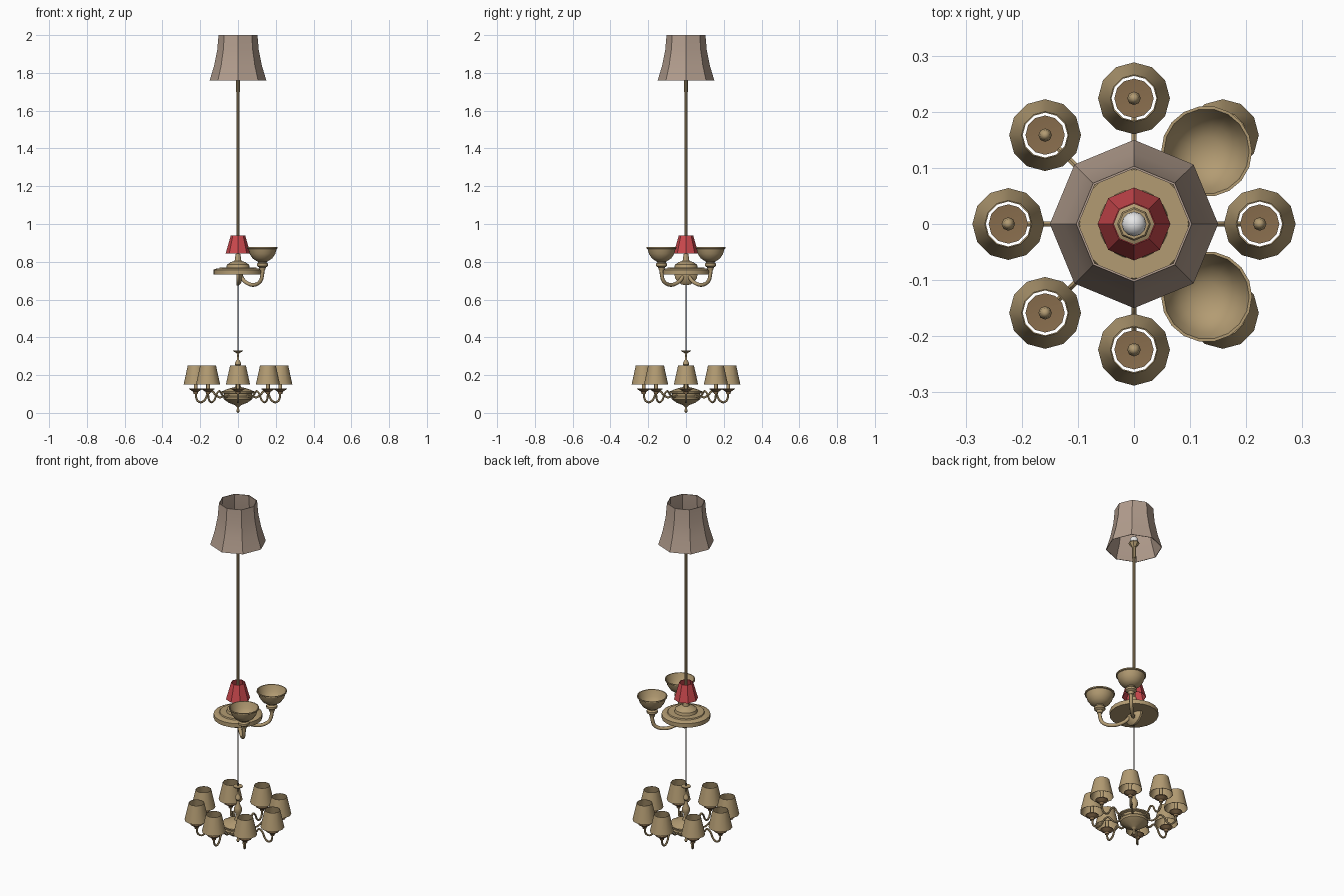
import bpy, bmesh, math
from mathutils import Vector


def material(name, rgb):
    m = bpy.data.materials.new(name)
    m.diffuse_color = (*rgb, 1)
    return m


TAN = material("warm tan", (0.45, 0.33, 0.17))
BROWN = material("brown", (0.25, 0.155, 0.075))
BEIGE = material("dusty beige", (0.45, 0.34, 0.27))
RED = material("soft red", (0.60, 0.065, 0.075))
WHITE = material("white", (0.8, 0.8, 0.8))
DARK = material("dark metal", (0.07, 0.055, 0.045))


def finish(name, bm, mat, angle=35):
    me = bpy.data.meshes.new(name)
    bmesh.ops.remove_doubles(bm, verts=bm.verts, dist=1e-5)
    bmesh.ops.recalc_face_normals(bm, faces=bm.faces)
    bm.to_mesh(me)
    bm.free()
    me.materials.append(mat)
    for p in me.polygons:
        p.use_smooth = True
    me.set_sharp_from_angle(angle=math.radians(angle))
    ob = bpy.data.objects.new(name, me)
    bpy.context.collection.objects.link(ob)
    return ob


def lathe(name, profile, mat, sides=12, loc=(0, 0, 0), angle=35):
    """Spin (radius, height) points around z."""
    bm = bmesh.new()
    rings = []
    for r, z in profile:
        rings.append([bm.verts.new((loc[0] + r * math.cos(2 * math.pi * i / sides),
                                    loc[1] + r * math.sin(2 * math.pi * i / sides),
                                    loc[2] + z)) for i in range(sides)])
    for a, b in zip(rings, rings[1:]):
        for i in range(sides):
            j = (i + 1) % sides
            bm.faces.new((a[i], a[j], b[j], b[i]))
    return finish(name, bm, mat, angle)


def tube(name, points, radius, mat, yaw, sides=8, steps=5):
    """Smooth tube through (radial, height) points in the vertical plane at angle yaw."""
    pts = []
    n = len(points)
    for i in range(n - 1):
        p = [Vector(points[max(0, min(n - 1, k))]) for k in (i - 1, i, i + 1, i + 2)]
        for s in range(steps + (i == n - 2)):
            t = s / steps
            pts.append(0.5 * (2 * p[1] + (p[2] - p[0]) * t
                              + (2 * p[0] - 5 * p[1] + 4 * p[2] - p[3]) * t * t
                              + (3 * p[1] - p[0] - 3 * p[2] + p[3]) * t ** 3))
    out, side, up = Vector((math.cos(yaw), math.sin(yaw), 0)), Vector((-math.sin(yaw), math.cos(yaw), 0)), Vector((0, 0, 1))
    bm = bmesh.new()
    rings = []
    for i, q in enumerate(pts):
        d = (pts[min(i + 1, len(pts) - 1)] - pts[max(i - 1, 0)]).normalized()
        normal = out * -d.y + up * d.x
        c = out * q.x + up * q.y
        rings.append([bm.verts.new(c + radius * (math.cos(a) * normal + math.sin(a) * side))
                      for a in (2 * math.pi * k / sides for k in range(sides))])
    for a, b in zip(rings, rings[1:]):
        for i in range(sides):
            j = (i + 1) % sides
            bm.faces.new((a[i], a[j], b[j], b[i]))
    bm.faces.new(rings[0])
    bm.faces.new(rings[-1])
    return finish(name, bm, mat, 50)


# Large octagonal shade, with thin inner wall
lathe("top_shade", [(0.150, 1.76), (0.126, 1.84), (0.110, 1.92), (0.103, 2.0),
                    (0.099, 2.0), (0.106, 1.92), (0.122, 1.84), (0.147, 1.76), (0.150, 1.76)],
      BEIGE, 8)

# Floor lamp pole, socket and bulb
lathe("pole", [(0, 0.76), (0.009, 0.76), (0.009, 1.70), (0.011, 1.70), (0.011, 1.77), (0, 1.77)], TAN, 10)
lathe("bulb_collar", [(0, 1.765), (0.012, 1.765), (0.03, 1.79), (0.027, 1.795), (0, 1.795)], TAN, 8)
lathe("top_bulb", [(0.022 * math.sin(math.pi * k / 8), 1.81 - 0.022 * math.cos(math.pi * k / 8))
                   for k in range(9)], WHITE, 12)

# Small red shade
lathe("red_shade", [(0.065, 0.845), (0.038, 0.94), (0.036, 0.94), (0.063, 0.845), (0.065, 0.845)], RED, 8)

# Stepped round base with domed centre
lathe("lamp_base", [(0, 0.733), (0.13, 0.733), (0.13, 0.757), (0.118, 0.763), (0.1, 0.764),
                    (0.097, 0.770), (0.062, 0.770), (0.058, 0.785), (0.04, 0.797),
                    (0.018, 0.805), (0.013, 0.84), (0, 0.84)], TAN, 20)

# Wall sconce back plate, a flattened dome facing +x
plate = lathe("sconce_back_plate", [(0, -0.008), (0.062, -0.008), (0.062, 0.004), (0.05, 0.016),
                                    (0.025, 0.025), (0, 0.028)], TAN, 16)
plate.rotation_euler = (0, math.pi / 2, 0)
plate.location = (0, 0, 0.737)

# Two sconce arms with cups and open bowls
for label, yaw in (("left", math.pi / 4), ("right", -math.pi / 4)):
    d = 0.183
    x, y = d * math.cos(yaw), d * math.sin(yaw)
    tube("sconce_arm_" + label, [(0.015, 0.735), (0.045, 0.70), (0.09, 0.68), (0.135, 0.68),
                                 (0.17, 0.70), (0.183, 0.74), (0.183, 0.775)], 0.010, TAN, yaw)
    lathe("sconce_cup_" + label, [(0, 0.755), (0.014, 0.755), (0.018, 0.77), (0.030, 0.778),
                                  (0.030, 0.790), (0.022, 0.797), (0.026, 0.806), (0, 0.806)],
          TAN, 12, (x, y, 0))
    lathe("sconce_bowl_" + label, [(0, 0.800), (0.028, 0.802), (0.052, 0.818), (0.068, 0.842),
                                   (0.075, 0.868), (0.081, 0.870), (0.081, 0.877), (0.076, 0.877),
                                   (0.064, 0.842), (0.048, 0.822), (0.026, 0.808), (0, 0.806)],
          TAN, 18, (x, y, 0))

# Thin hanging rod
lathe("hanging_rod", [(0, 0.32), (0.0035, 0.32), (0.0035, 0.735), (0, 0.735)], DARK, 6)

# Chandelier canopy, column, bowl and finial
lathe("chandelier_canopy", [(0, 0.300), (0.004, 0.300), (0.007, 0.316), (0.025, 0.326), (0.026, 0.331),
                            (0, 0.331)], TAN, 12)
lathe("chandelier_column", [(0, 0.12), (0.022, 0.13), (0.013, 0.145), (0.012, 0.165), (0.022, 0.185),
                            (0.020, 0.205), (0.010, 0.225), (0.008, 0.245), (0.016, 0.256),
                            (0.014, 0.270), (0.006, 0.282), (0.005, 0.305), (0, 0.305)], TAN, 12)
lathe("chandelier_bowl", [(0, 0.0), (0.005, 0.002), (0.009, 0.011), (0.006, 0.020), (0.006, 0.030),
                          (0.012, 0.037), (0.018, 0.042), (0.050, 0.054), (0.075, 0.072),
                          (0.078, 0.083), (0.072, 0.090), (0.074, 0.102), (0.088, 0.106),
                          (0.088, 0.113), (0.062, 0.124), (0.030, 0.134), (0, 0.136)], TAN, 12)

# Eight chandelier arms, each with pan, candle, bulb and shade
for k in range(8):
    yaw = k * math.pi / 4
    R = 0.224
    loc = (R * math.cos(yaw), R * math.sin(yaw), 0)
    n = "_%d" % (k + 1)
    tube("arm" + n, [(0.065, 0.095), (0.095, 0.082), (0.118, 0.095), (0.138, 0.115), (0.160, 0.100),
                     (0.175, 0.070), (0.197, 0.056), (0.218, 0.070), (0.224, 0.105)],
         0.0055, TAN, yaw, 6, 4)
    lathe("drip_pan" + n, [(0, 0.098), (0.010, 0.100), (0.014, 0.112), (0.035, 0.126),
                           (0.035, 0.130), (0, 0.127)], BROWN, 12, loc)
    lathe("candle" + n, [(0.010, 0.125), (0.010, 0.175), (0.012, 0.188), (0.009, 0.202), (0, 0.212)],
          TAN, 8, loc, 50)
    lathe("small_shade" + n, [(0.064, 0.150), (0.042, 0.250), (0.040, 0.250), (0.062, 0.150),
                              (0.064, 0.150)], TAN, 12, loc)
